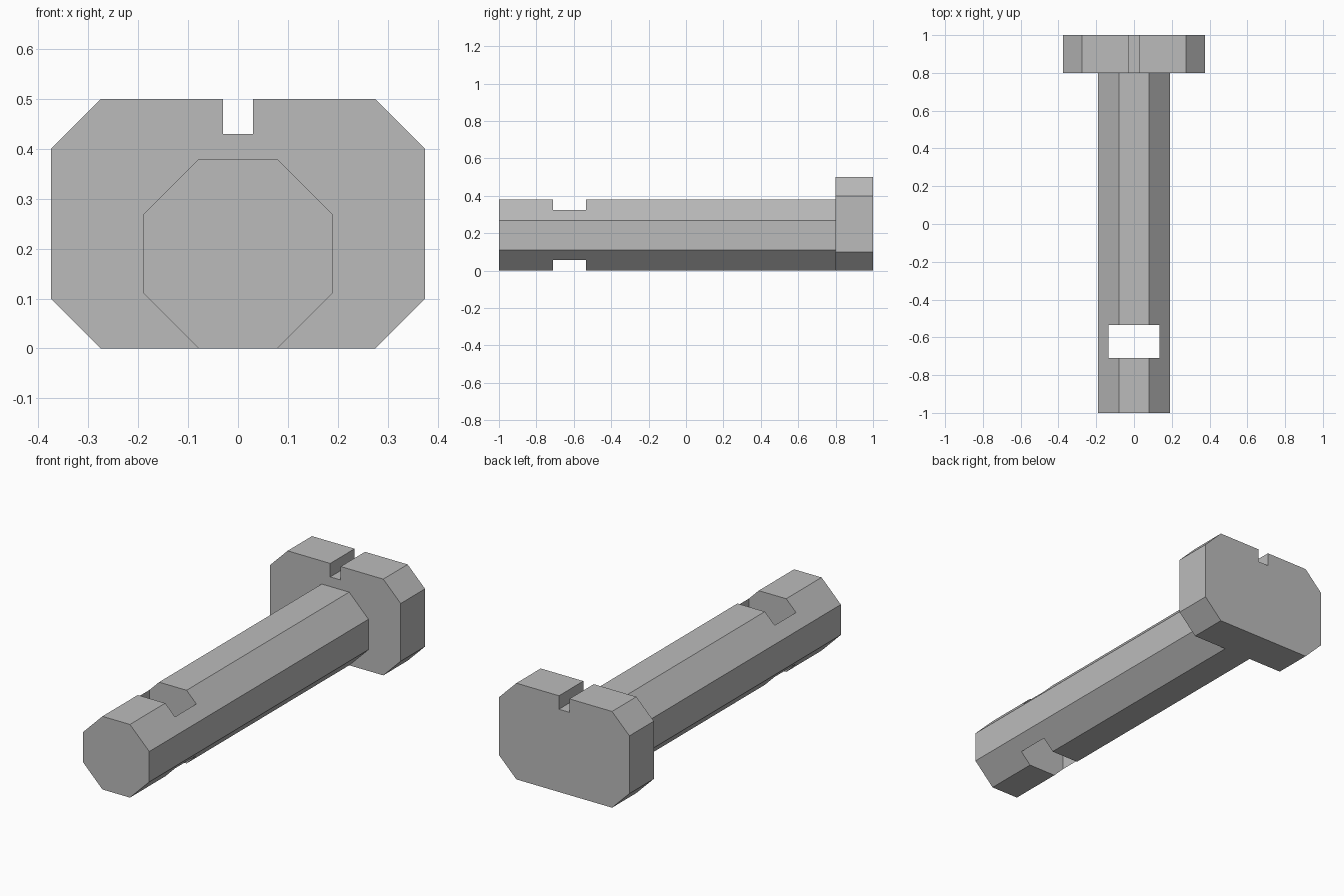
import bpy
import bmesh

if "Cube" in bpy.data.objects:
    bpy.data.objects.remove(bpy.data.objects["Cube"], do_unlink=True)

GREY = (0.5, 0.5, 0.5, 1)
steel = bpy.data.materials.new("plain grey")
steel.use_nodes = True
steel.diffuse_color = GREY
steel.node_tree.nodes["Principled BSDF"].inputs["Base Color"].default_value = GREY


def prism(name, half_profile, y0, y1):
    """Mirror a right-hand (x, z) outline and extrude it along y."""
    outline = half_profile + [(-x, z) for x, z in reversed(half_profile)]
    bm = bmesh.new()
    face = bm.faces.new([bm.verts.new((x, y0, z)) for x, z in outline])
    moved = bmesh.ops.extrude_face_region(bm, geom=[face], use_keep_orig=True)["geom"]
    bmesh.ops.translate(bm, vec=(0, y1 - y0, 0),
                        verts=[v for v in moved if isinstance(v, bmesh.types.BMVert)])
    bmesh.ops.recalc_face_normals(bm, faces=bm.faces)
    mesh = bpy.data.meshes.new(name)
    bm.to_mesh(mesh)
    bm.free()
    mesh.materials.append(steel)
    obj = bpy.data.objects.new(name, mesh)
    bpy.context.collection.objects.link(obj)
    return obj


# Chamfered head with a screwdriver slot in its top
prism("bolt_head", [(0.275, 0), (0.375, 0.1), (0.375, 0.4), (0.275, 0.5),
                    (0.03, 0.5), (0.03, 0.43)], 0.8, 1.0)

# Octagonal shaft
shaft = prism("bolt_shaft", [(0.079, 0), (0.19, 0.111), (0.19, 0.269), (0.079, 0.38)],
              -1.0, 0.8)

# Rectangular key hole cut vertically through the shaft
cutter = prism("key_hole_cutter", [(0.135, -0.2), (0.135, 0.6)], -0.71, -0.535)
cutter.hide_render = True
cut = shaft.modifiers.new("key_hole", "BOOLEAN")
cut.operation = "DIFFERENCE"
cut.solver = "EXACT"
cut.object = cutter
bpy.context.view_layer.objects.active = shaft
bpy.ops.object.modifier_apply(modifier=cut.name)
bpy.data.objects.remove(cutter, do_unlink=True)
